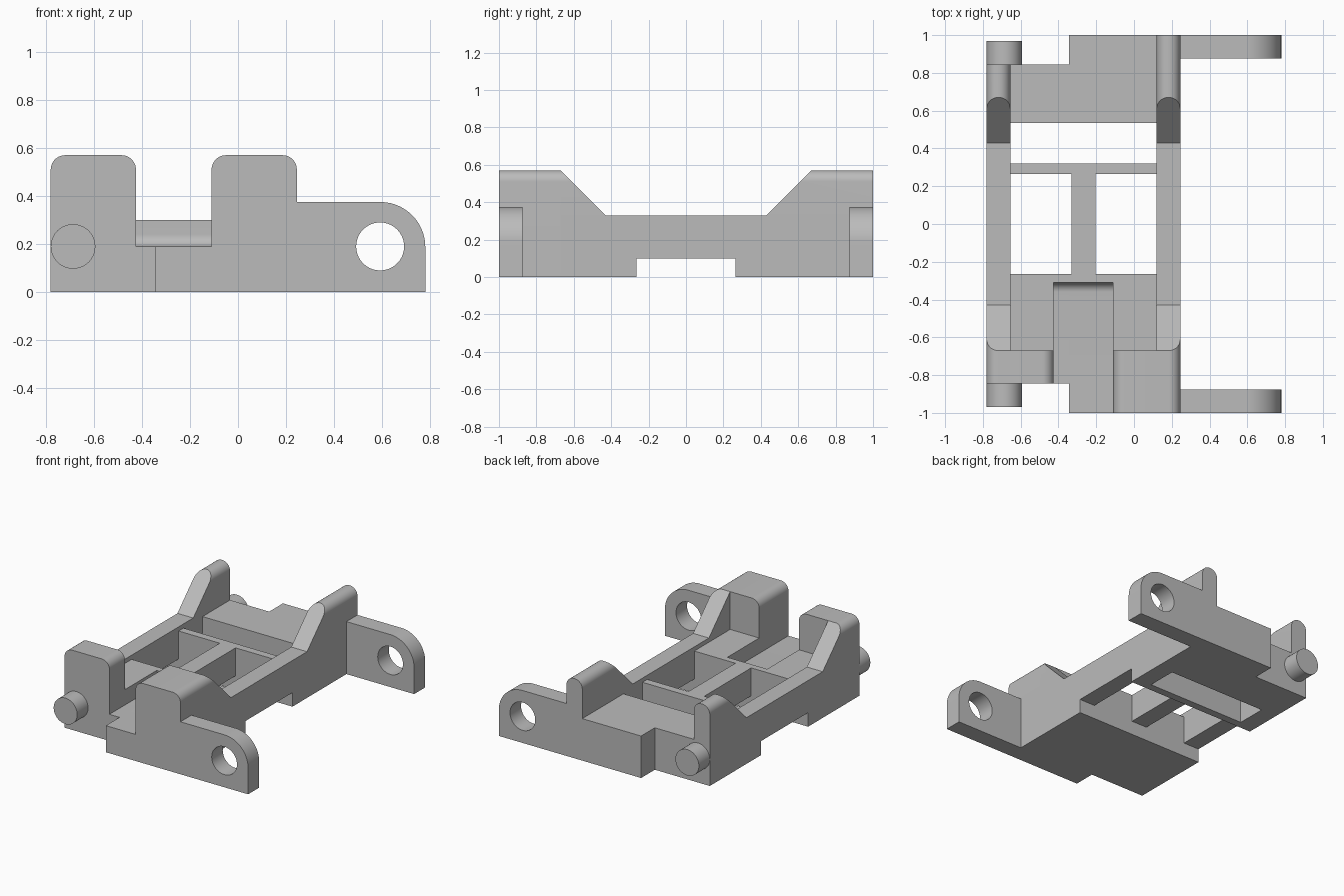
import bpy
import bmesh
from math import sin, cos, pi

if "Cube" in bpy.data.objects:
    bpy.data.objects.remove(bpy.data.objects["Cube"])

grey = bpy.data.materials.new("plain_grey")
grey.use_nodes = True
GREY = (0.5, 0.5, 0.5, 1)
grey.diffuse_color = GREY
grey.node_tree.nodes["Principled BSDF"].inputs["Base Color"].default_value = GREY
parts = []


def arc(cx, cy, r, start, end, n=12):
    return [(cx + r * cos(start + (end - start) * i / n),
             cy + r * sin(start + (end - start) * i / n)) for i in range(n + 1)]


def prism(name, profile, axis, lo, hi):
    """Extrude a profile along x (profile is y, z) or along y (profile is x, z)."""
    def place(p, t):
        return (t, p[0], p[1]) if axis == "x" else (p[0], t, p[1])
    bm = bmesh.new()
    a = [bm.verts.new(place(p, lo)) for p in profile]
    b = [bm.verts.new(place(p, hi)) for p in profile]
    bm.faces.new(a)
    bm.faces.new(b)
    for i in range(len(a)):
        j = (i + 1) % len(a)
        bm.faces.new((a[i], a[j], b[j], b[i]))
    bmesh.ops.recalc_face_normals(bm, faces=bm.faces)
    mesh = bpy.data.meshes.new(name)
    bm.to_mesh(mesh)
    bm.free()
    mesh.materials.append(grey)
    obj = bpy.data.objects.new(name, mesh)
    bpy.context.collection.objects.link(obj)
    parts.append(obj)
    return obj


def box(name, x, y, z):
    return prism(name, [(x[0], z[0]), (x[1], z[0]), (x[1], z[1]), (x[0], z[1])], "y", *y)


def boolean(obj, tool, operation):
    tool.hide_render = True
    mod = obj.modifiers.new("shape", "BOOLEAN")
    mod.operation, mod.object, mod.solver = operation, tool, "EXACT"
    graph = bpy.context.evaluated_depsgraph_get()
    mesh = bpy.data.meshes.new_from_object(obj.evaluated_get(graph))
    obj.modifiers.clear()
    obj.data = mesh
    parts.remove(tool)
    bpy.data.objects.remove(tool)


def rounded_top(x0, x1, r=0.06):
    return ([(x0, 0), (x1, 0)] + arc(x1 - r, TOP - r, r, 0, pi / 2)
            + arc(x0 + r, TOP - r, r, pi / 2, pi))


# Shared dimensions
TOP, RAIL, DECK, FLOOR, NOTCH = 0.57, 0.33, 0.3, 0.19, 0.1
LEFT_END, RIGHT_END = 0.845, 1.0
WALL_A, WALL_B = (-0.78, -0.655), (0.12, 0.245)
TOWER_A, TOWER_B = (-0.78, -0.425), (-0.11, 0.245)
INNER = (WALL_A[1], WALL_B[0])
STEP = -0.345
BAY, BACK, SLOPE = 0.265, 0.67, 0.43

# Side rails with sloped braces, and the towers at the front
for side, wall, tower, end in (("right", WALL_A, TOWER_A, LEFT_END),
                               ("left", WALL_B, TOWER_B, RIGHT_END)):
    prism(side + "_rail", [(-BACK, 0), (-BAY, 0), (-BAY, NOTCH), (BAY, NOTCH), (BAY, 0),
                           (end, 0), (end, RAIL), (-BACK, RAIL)], "x", *wall)
    post = prism(side + "_rear_post", [(SLOPE, RAIL), (end, RAIL), (end, TOP), (BACK, TOP)],
                 "x", *wall)
    boolean(post, prism("mask", rounded_top(*wall), "y", 0, 1.2), "INTERSECT")
    brace = prism(side + "_front_brace", [(-SLOPE, RAIL), (-BACK, TOP), (-BACK, RAIL)],
                  "x", *wall)
    boolean(brace, prism("mask", rounded_top(*tower), "y", -1.2, 0), "INTERSECT")
    prism(side + "_front_tower", rounded_top(*tower), "y", -end, -BACK)

# Front deck, split by a channel that curves up at its inner end
box("front_deck_right", (INNER[0], TOWER_A[1]), (-BACK, -BAY), (0, DECK))
box("front_deck_left", (TOWER_B[0], INNER[1]), (-BACK, -BAY), (0, DECK))
for name, x0, x1, end in (("channel_floor_right", TOWER_A[1], STEP, LEFT_END),
                          ("channel_floor_left", STEP, TOWER_B[0], RIGHT_END)):
    prism(name, [(-end, 0), (-BAY, 0), (-BAY, DECK), (-0.31, DECK)]
          + arc(-0.36, FLOOR + 0.05, 0.05, 0, -pi / 2) + [(-end, FLOOR)], "x", x0, x1)

# Rear deck with its stepped corner
box("rear_deck_right", (INNER[0], STEP), (0.535, LEFT_END), (0, DECK))
box("rear_deck_left", (STEP, INNER[1]), (0.535, RIGHT_END), (0, DECK))

# Cross bar and centre bar between the rails
box("cross_bar", INNER, (BAY, 0.32), (0, DECK))
box("centre_bar", (-0.33, -0.205), (-BAY, BAY), (NOTCH, DECK))

# Hinge lugs and pins, front and rear
for place, s in (("front", -1), ("rear", 1)):
    near, far = sorted((s * 0.875, s * RIGHT_END))
    lug = prism(place + "_hinge_lug", [(WALL_B[1], 0), (0.78, 0)]
                + arc(0.593, 0.188, 0.187, 0, pi / 2, 20) + [(WALL_B[1], 0.375)],
                "y", near, far)
    hole = prism("hole", arc(0.592, FLOOR, 0.1, 0, 2 * pi, 40)[:-1], "y", near - 0.1, far + 0.1)
    boolean(lug, hole, "DIFFERENCE")
    near, far = sorted((s * LEFT_END, s * 0.968))
    prism(place + "_hinge_pin", arc(-0.687, FLOOR, 0.093, 0, 2 * pi, 40)[:-1], "y", near, far)

# Smooth the rounded surfaces only
bpy.ops.object.select_all(action="DESELECT")
for obj in parts:
    obj.select_set(True)
bpy.context.view_layer.objects.active = parts[0]
bpy.ops.object.shade_smooth_by_angle(angle=pi / 6)
